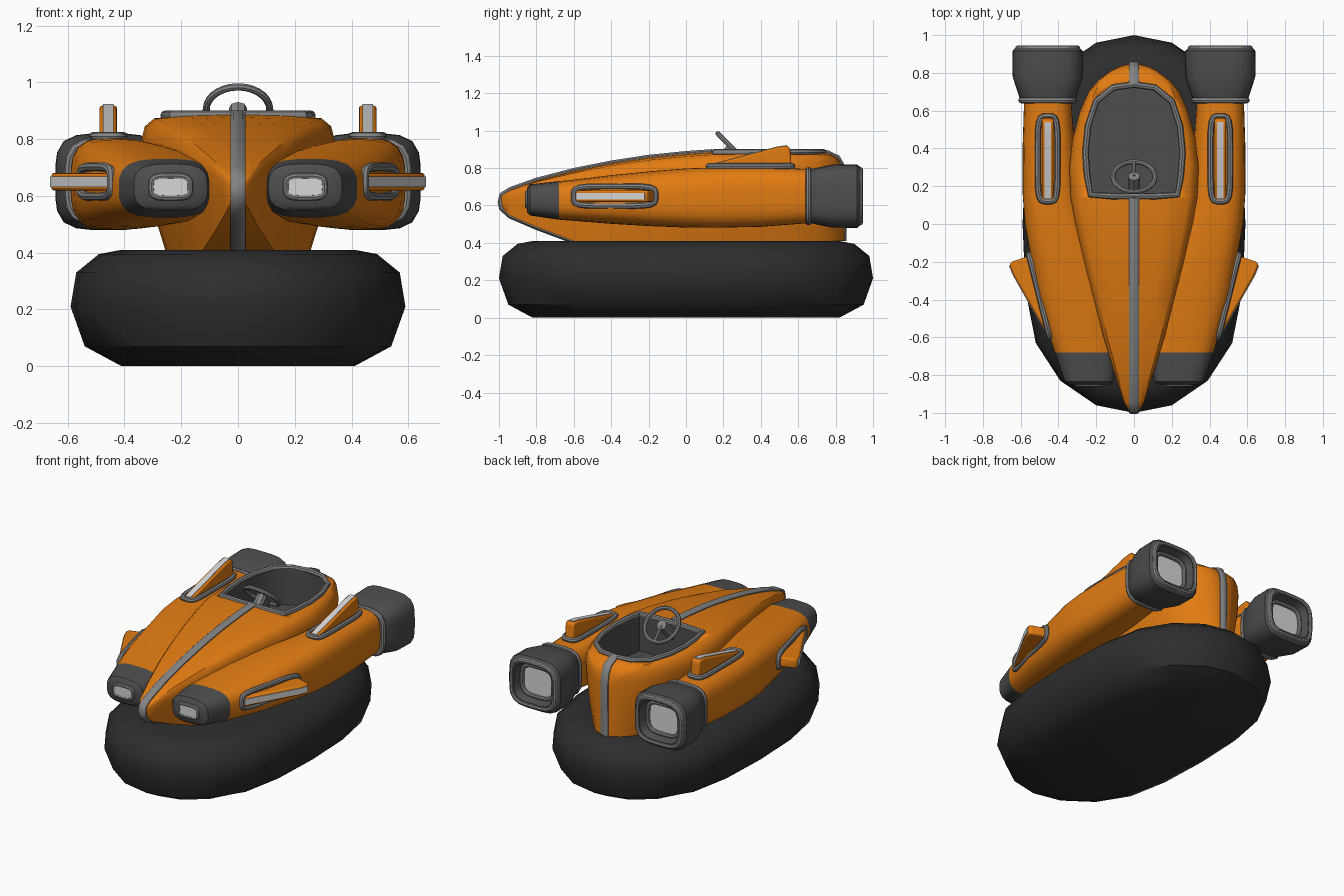
import bpy, bmesh, math
from mathutils import Vector, Matrix

if "Cube" in bpy.data.objects:
    bpy.data.objects.remove(bpy.data.objects["Cube"])


def mat(name, r, g, b):
    m = bpy.data.materials.new(name)
    m.diffuse_color = (r, g, b, 1)
    m.use_nodes = True
    m.node_tree.nodes["Principled BSDF"].inputs["Base Color"].default_value = m.diffuse_color
    return m


ORANGE = mat("orange paint", 0.76, 0.2, 0.006)
BLACK = mat("black rubber", 0.026, 0.026, 0.026)
DARK = mat("dark grey", 0.075, 0.075, 0.075)
GREY = mat("mid grey trim", 0.23, 0.23, 0.23)
LIGHT = mat("light grey", 0.68, 0.68, 0.68)


def finish(o, angle=42):
    bpy.ops.object.select_all(action='DESELECT')
    o.select_set(True)
    bpy.context.view_layer.objects.active = o
    bpy.ops.object.shade_smooth_by_angle(angle=math.radians(angle))
    return o


def loft(name, rings, *mats, caps=(True, True), angle=42):
    """Skin a list of closed rings with the same point count."""
    bm = bmesh.new()
    vs = [[bm.verts.new(p) for p in r] for r in rings]
    n = len(rings[0])
    for a, b in zip(vs, vs[1:]):
        for i in range(n):
            j = (i + 1) % n
            bm.faces.new((a[i], a[j], b[j], b[i]))
    if caps[0]:
        bm.faces.new(vs[0])
    if caps[1]:
        bm.faces.new(vs[-1])
    bmesh.ops.recalc_face_normals(bm, faces=bm.faces[:])
    me = bpy.data.meshes.new(name)
    bm.to_mesh(me)
    bm.free()
    o = bpy.data.objects.new(name, me)
    bpy.context.collection.objects.link(o)
    for m in mats:
        me.materials.append(m)
    return finish(o, angle)


def tube(name, pts, r, m, closed=True):
    cu = bpy.data.curves.new(name, 'CURVE')
    cu.dimensions = '3D'
    cu.bevel_depth, cu.bevel_resolution, cu.use_fill_caps = r, 2, True
    sp = cu.splines.new('POLY')
    sp.points.add(len(pts) - 1)
    for q, p in zip(sp.points, pts):
        q.co = (*p, 1)
    sp.use_cyclic_u = closed
    o = bpy.data.objects.new(name, cu)
    bpy.context.collection.objects.link(o)
    cu.materials.append(m)
    bpy.ops.object.select_all(action='DESELECT')
    o.select_set(True)
    bpy.context.view_layer.objects.active = o
    bpy.ops.object.convert(target='MESH')
    return finish(bpy.context.view_layer.objects.active)


def rounded(hw, hh, n=28, e=4.0):
    """Superellipse outline: a rounded rectangle."""
    out = []
    for i in range(n):
        t = 2 * math.pi * (i + 0.5) / n
        c, s = math.cos(t), math.sin(t)
        k = (abs(c) ** e + abs(s) ** e) ** (-1 / e)
        out.append((c * k * hw, s * k * hh))
    return out


def section(s, y, xc, zc, hw, hh, e=3.2):
    return [(s * (xc + a), y, zc + b) for a, b in rounded(hw, hh, e=e)]


# inflated skirt: faceted oval outline, swollen profile
q = [(0, 1), (.2, .96), (.39, .83), (.52, .63), (.575, .35), (.59, 0)]
half = q + [(x, -y) for x, y in q[-2::-1]]
oval = half + [(-x, y) for x, y in half[-2:0:-1]]
profile = [(.18, 0), (.05, .07), (0, .21), (.02, .33), (.10, .395), (.18, .41)]
loft("skirt", [[(x * (1 - d / .59), y * (1 - d), z) for x, y in oval] for d, z in profile], BLACK)

# hull: y, bottom, top, half width
st = [(-1, .615, .63, .008), (-.985, .585, .655, .03), (-.94, .545, .683, .055), (-.8, .485, .733, .1),
      (-.6, .41, .785, .165), (-.4, .41, .825, .215), (-.2, .41, .856, .265), (0, .41, .876, .31),
      (.14, .41, .886, .335), (.3, .41, .888, .342), (.45, .41, .888, .325), (.6, .41, .887, .285),
      (.7, .41, .886, .24), (.76, .41, .878, .19), (.81, .41, .855, .125), (.835, .41, .81, .075),
      (.845, .41, .75, .035)]
prof = [(.4, 0), (.75, 0), (.88, .3), (.98, .6), (1, .8), (.96, .91), (.86, .97), (.5, .992), (.12, 1)]
prof = prof + [(-u, v) for u, v in prof[::-1]]
hull = loft("hull", [[(u * w, y, b + v * (t - b)) for u, v in prof] for y, b, t, w in st], ORANGE)

# cockpit opening, tub and rim
q = [(.12, .148), (.23, .155), (.247, .25), (.257, .38), (.243, .52), (.2, .65), (.11, .722), (0, .738)]
rim = q + [(-x, y) for x, y in q[-2::-1]]
cut = loft("cockpit_cutter", [[(x, y, z) for x, y in rim] for z in (.62, 1.1)], DARK)
cut.hide_render = True
cut.hide_viewport = True
bo = hull.modifiers.new("cockpit", 'BOOLEAN')
bo.operation, bo.object, bo.solver = 'DIFFERENCE', cut, 'EXACT'
tub = loft("cockpit_tub", [[(x * .985, .44 + (y - .44) * .985, z) for x, y in rim] for z in (.64, .884)],
           DARK, caps=(True, False))
tub.data.flip_normals()
tube("cockpit_rim", [(x, y, .884) for x, y in rim], .017, GREY)


# raised centre stripes following the hull profile
def stripe(name, path):
    rings = []
    for i, p in enumerate(path):
        a, b = path[max(i - 1, 0)], path[min(i + 1, len(path) - 1)]
        d = Vector((b[0] - a[0], b[1] - a[1])).normalized()
        n = Vector((-d.y, d.x))
        rings.append([(x, p[0] + n.x * h, p[1] + n.y * h)
                      for x, h in ((-.027, -.012), (-.027, .006), (-.016, .015),
                                   (.016, .015), (.027, .006), (.027, -.012))])
    loft(name, rings, GREY)


low = [(y, b) for y, b, t, w in st[1:5]][::-1]
stripe("front_stripe", low + [(-.992, .618)] + [(y, t) for y, b, t, w in st[1:9]])
stripe("rear_stripe", [(.735, .886)] + [(y, t) for y, b, t, w in st[13:]] + [(.845, .6), (.842, .41)])

# steering wheel, hub, spokes and column
c = Vector((0, .25, .905))
down, back = Vector((0, .707, -.707)), Vector((0, .707, .707))
side = Vector((1, 0, 0))
tube("steering_wheel", [c + .112 * (side * math.cos(a) + down * math.sin(a))
                        for a in [2 * math.pi * i / 28 for i in range(28)]], .013, GREY)
tube("steering_column", [c + back * .005, c - back * .15], .032, GREY, False)
tube("wheel_spoke", [c, c + down * .11], .011, GREY, False)


# fin: wedge, light edge plate and base ring, placed by a matrix
def prism(name, pts, hx, m, M):
    return loft(name, [[M @ Vector((x, l, h)) for l, h in pts] for x in (-hx, hx)], m)


def fin(name, M, tall):
    f = prism(name, [(-.22, -.03), (-.22, .012), (.14, tall - .008), (.2, tall), (.212, tall - .015),
                     (.222, -.03)], .031, ORANGE, M)
    bv = f.modifiers.new("bevel", 'BEVEL')
    bv.width, bv.segments = .01, 2
    prism(name + "_edge", [(-.21, .01), (-.21, .018), (.14, tall - .004), (.195, tall + .004),
                           (.195, tall - .004), (.14, tall - .012)], .018, LIGHT, M)
    tube(name + "_base", [M @ Vector((a, b, .006)) for a, b in rounded(.052, .225, 36, 5)],
         .016, GREY)


def frame(s, origin, length, up):
    x = Vector(length).cross(Vector(up))
    M = Matrix((x, length, up)).transposed().to_4x4()
    M.translation = origin
    return Matrix.Diagonal((s, 1, 1, 1)) @ M


for s, tag in ((1, "right_"), (-1, "left_")):
    # side pod with dark front section
    pods = [(-.85, .235, .63, .105, .065), (-.835, .237, .63, .13, .083), (-.68, .255, .627, .165, .103),
            (-.6, .265, .628, .182, .11), (-.4, .3, .632, .208, .13), (-.2, .355, .636, .187, .146),
            (0, .415, .64, .163, .158), (.15, .443, .642, .146, .161), (.4, .452, .645, .138, .159),
            (.65, .457, .65, .125, .145)]
    pod = loft(tag + "pod", [section(s, *p) for p in pods], ORANGE, DARK)
    for p in pod.data.polygons:
        p.material_index = int(p.center.y < -.68)

    # headlight
    tube(tag + "headlight_rim", [(s * (.237 + a), -.85, .632 + b) for a, b in rounded(.068, .038)],
         .011, GREY)
    loft(tag + "headlight", [section(s, y, .237, .632, .066, .036, 4) for y in (-.857, -.848)], LIGHT)

    # engine nozzle, rings and inner panel
    noz = [(.645, .13, .135), (.67, .15, .145), (.73, .17, .158), (.78, .185, .168), (.915, .187, .17),
           (.935, .168, .152), (.935, .14, .125), (.87, .115, .1)]
    loft(tag + "nozzle", [section(s, y, .457, .65, a, b, 4) for y, a, b in noz], DARK)
    for nm, y, a, b, r in (("collar", .655, .14, .14, .016), ("nozzle_rim", .932, .158, .142, .014),
                           ("inner_ring", .885, .113, .098, .013)):
        tube(tag + nm, section(s, y, .457, .65, a, b, 4), r, GREY)
    loft(tag + "nozzle_panel", [section(s, y, .457, .65, .113, .098, 4) for y in (.868, .876)], LIGHT)

    # fins on top of and beside the pod
    fin(tag + "top_fin", frame(s, (.457, .345, .804), (0, 1, 0), (0, 0, 1)), .115)
    a = math.radians(14)
    fin(tag + "side_fin", frame(s, (.495, -.38, .65), (math.sin(a), math.cos(a), 0),
                                (math.cos(a), -math.sin(a), 0)), .12)
